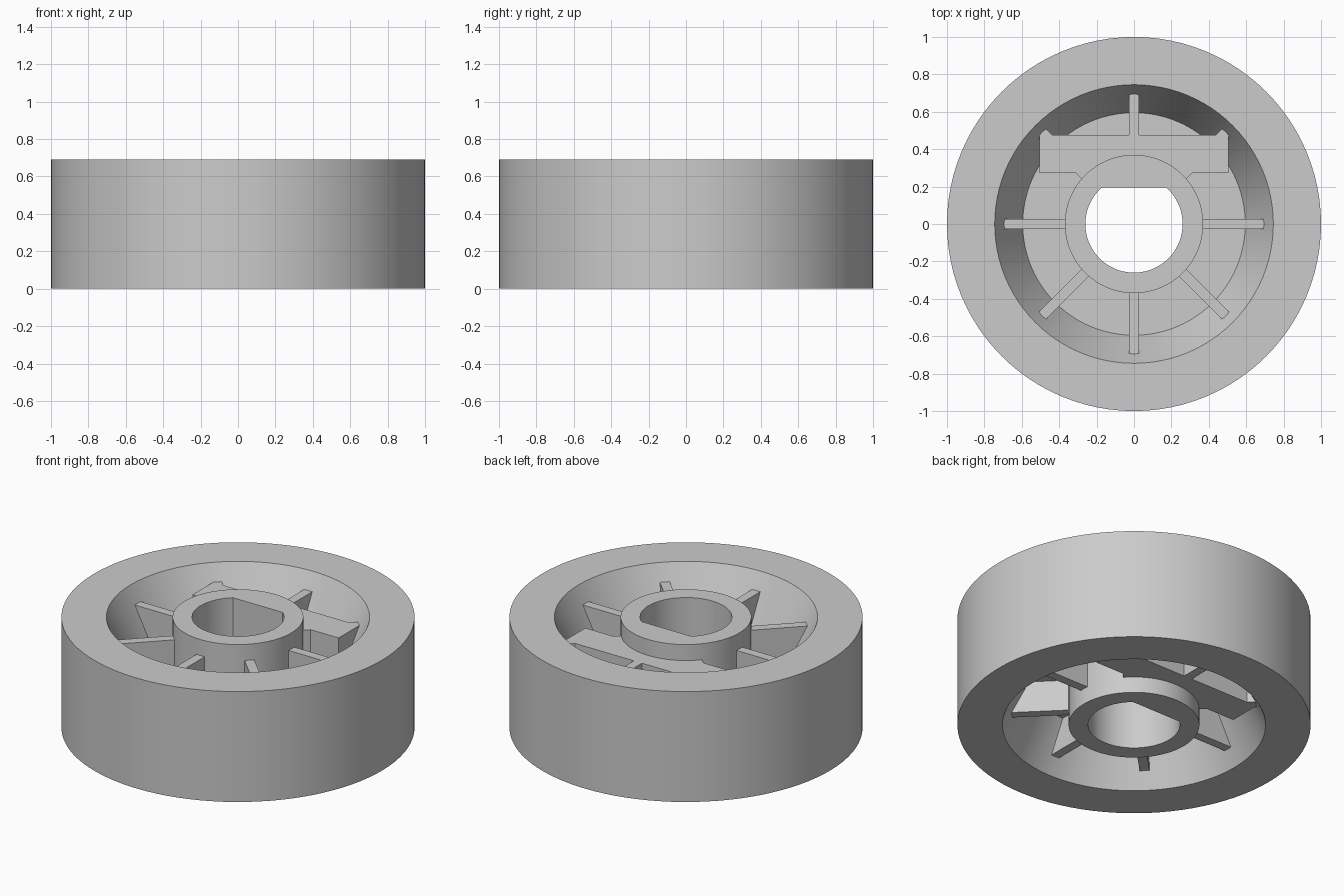
import bpy, bmesh
from math import cos, sin, radians, tau

cube = bpy.data.objects.get("Cube")
if cube:
    bpy.data.objects.remove(cube)

HEIGHT = 0.69
SEGMENTS = 96
RECESS = 0.1          # depth of the ribs below each rim face
WEB_DEPTH = 0.295     # depth of the web below each rim face

grey = bpy.data.materials.new("light grey")
grey.use_nodes = True
grey.diffuse_color = (0.6, 0.6, 0.6, 1)
grey.node_tree.nodes["Principled BSDF"].inputs["Base Color"].default_value = (0.6, 0.6, 0.6, 1)


def finish(bm, name):
    bmesh.ops.recalc_face_normals(bm, faces=bm.faces)
    mesh = bpy.data.meshes.new(name)
    bm.to_mesh(mesh)
    bm.free()
    obj = bpy.data.objects.new(name, mesh)
    bpy.context.collection.objects.link(obj)
    mesh.materials.append(grey)
    bpy.ops.object.select_all(action='DESELECT')
    obj.select_set(True)
    bpy.context.view_layer.objects.active = obj
    bpy.ops.object.shade_smooth_by_angle(angle=radians(25))
    return obj


def ring_solid(name, profile, flat=None):
    """Revolve a closed (radius, z) profile; flat cuts points of the bore at that y."""
    bm = bmesh.new()
    rings = []
    for r, z in profile:
        ring = []
        for i in range(SEGMENTS):
            a = tau * i / SEGMENTS
            y = r * sin(a)
            if flat and r < 0.3:
                y = min(y, flat)
            ring.append(bm.verts.new((r * cos(a), y, z)))
        rings.append(ring)
    for k, ring in enumerate(rings):
        after = rings[(k + 1) % len(rings)]
        for i in range(SEGMENTS):
            j = (i + 1) % SEGMENTS
            bm.faces.new((ring[i], ring[j], after[j], after[i]))
    return finish(bm, name)


def prism(name, outline, z0, z1):
    bm = bmesh.new()
    face = bm.faces.new([bm.verts.new((x, y, z0)) for x, y in outline])
    top = bmesh.ops.extrude_face_region(bm, geom=[face])["geom"]
    verts = [v for v in top if isinstance(v, bmesh.types.BMVert)]
    bmesh.ops.translate(bm, vec=(0, 0, z1 - z0), verts=verts)
    return finish(bm, name)


# Tread ring with tapered recesses and a central web
ring_solid("rim_and_web", [
    (1, 0), (1, HEIGHT), (0.745, HEIGHT), (0.595, HEIGHT - WEB_DEPTH),
    (0.34, HEIGHT - WEB_DEPTH), (0.34, WEB_DEPTH), (0.595, WEB_DEPTH), (0.745, 0)])

# Hub with a D-shaped bore
ring_solid("hub", [(0.37, 0), (0.37, HEIGHT), (0.26, HEIGHT), (0.26, 0)], flat=0.195)

# Radial ribs on both sides of the web
for n in range(8):
    a = radians(45 * n)
    c, s = cos(a), sin(a)
    corners = [(0.34, -0.028), (0.694, -0.028), (0.694, 0.028), (0.34, 0.028)]
    prism(f"rib_{n + 1}", [(u * c - v * s, u * s + v * c) for u, v in corners],
          RECESS, HEIGHT - RECESS)

# Solid block behind the hub, hollowed around the hub wall
arc = [(0.355 * cos(radians(d)), 0.355 * sin(radians(d))) for d in range(130, 49, -8)]
prism("balance_block", [(0.505, 0.272), (0.505, 0.475), (-0.505, 0.475), (-0.505, 0.272)] + arc,
      RECESS, HEIGHT - RECESS)
